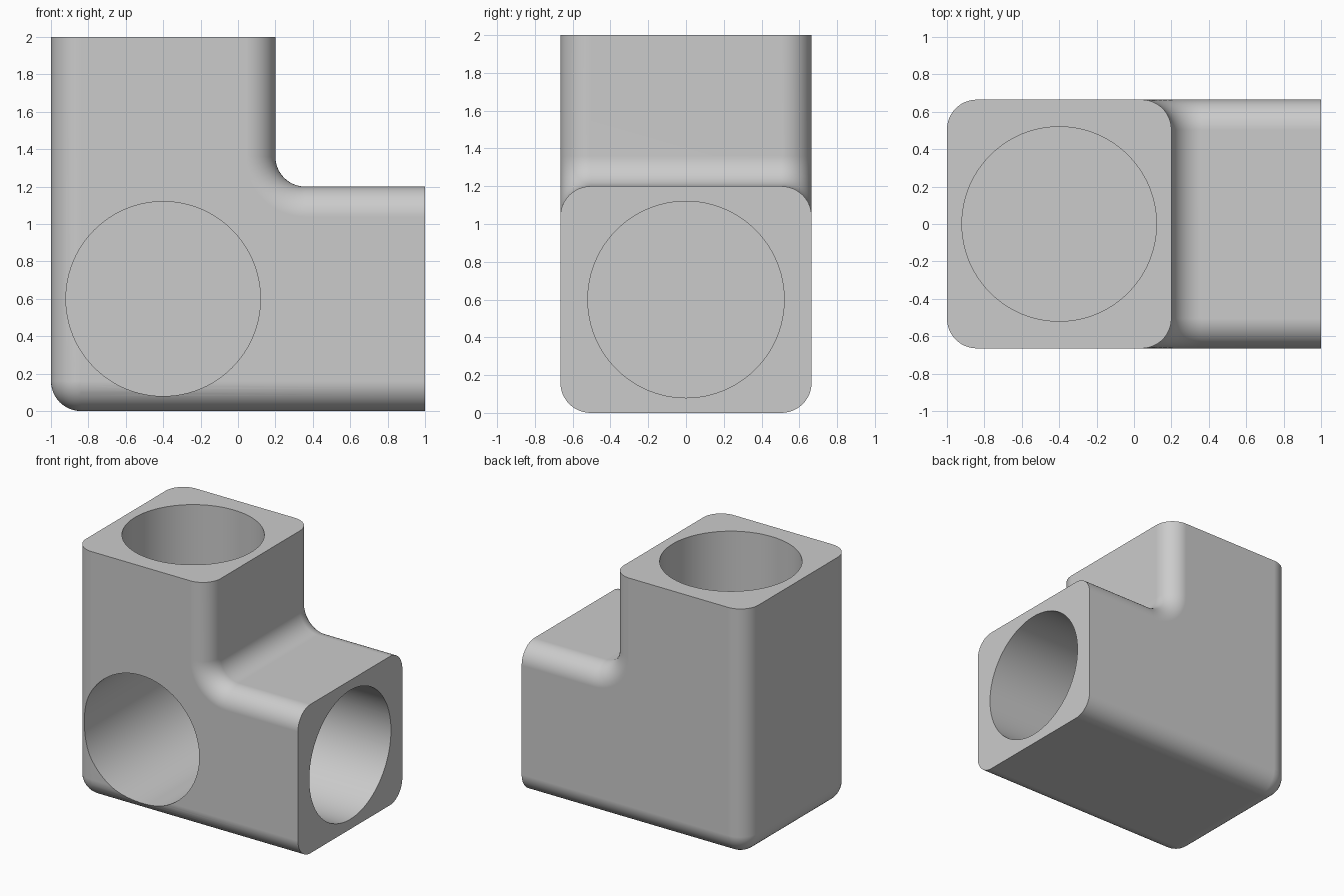
import bpy, bmesh
from math import sin, cos, pi
from mathutils import Vector

cube = bpy.data.objects.get("Cube")
if cube:
    bpy.data.objects.remove(cube, do_unlink=True)

HALF = 0.665    # half depth of the block
R = 0.16        # rounding radius
HOLE = 0.52     # socket radius
STEPS = 12

grey = bpy.data.materials.new("light_grey")
grey.use_nodes = True
colour = (0.6, 0.6, 0.6, 1)
grey.diffuse_color = colour
grey.node_tree.nodes["Principled BSDF"].inputs["Base Color"].default_value = colour


def arc(cx, cz, radius, start, end):
    angles = [start + (end - start) * i / STEPS for i in range(STEPS + 1)]
    return [(cx + radius * cos(a), cz + radius * sin(a)) for a in angles]


def elbow_outline(inset):
    """L-shaped outline pulled inward by inset, open ends kept in place."""
    heel = arc(R - 1, R, R - inset, 1.5 * pi, pi)
    crook = arc(0.2 + R, 1.2 + R, R + inset, pi, 1.5 * pi)
    return ([(1, inset)] + heel + [(inset - 1, 2), (0.2 - inset, 2)]
            + crook + [(1, 1.2 - inset)])


# Elbow body: outlines stacked along y, with rounded front and back edges
half_turn = [0.5 * pi * i / STEPS for i in range(STEPS + 1)]
layers = [(R * (1 - sin(a)), HALF - R + R * cos(a)) for a in half_turn]
stack = [(i, -y) for i, y in layers] + [(i, y) for i, y in reversed(layers)]

bm = bmesh.new()
rings = [[bm.verts.new((x, y, z)) for x, z in elbow_outline(i)] for i, y in stack]
count = len(rings[0])
for a, b in zip(rings, rings[1:]):
    for k in range(count):
        n = (k + 1) % count
        bm.faces.new((a[k], a[n], b[n], b[k]))
bm.faces.new(rings[0])
bm.faces.new(rings[-1])
bmesh.ops.remove_doubles(bm, verts=bm.verts, dist=0.0001)
bmesh.ops.recalc_face_normals(bm, faces=bm.faces)
mesh = bpy.data.meshes.new("corner_connector")
bm.to_mesh(mesh)
bm.free()
mesh.materials.append(grey)
body = bpy.data.objects.new("corner_connector", mesh)
bpy.context.collection.objects.link(body)


# Blind round sockets in the front, the side arm and the top
def cut_socket(name, mouth, direction, depth):
    direction = Vector(direction)
    over = 0.1
    bpy.ops.mesh.primitive_cylinder_add(
        vertices=96, radius=HOLE, depth=depth + over,
        location=Vector(mouth) + direction * (depth - over) / 2,
        rotation=direction.to_track_quat('Z', 'Y').to_euler())
    cutter = bpy.context.object
    cutter.name = name
    cutter.hide_render = True
    cutter.data.materials.append(grey)
    bpy.context.view_layer.objects.active = body
    mod = body.modifiers.new(name, 'BOOLEAN')
    mod.operation = 'DIFFERENCE'
    mod.solver = 'EXACT'
    mod.object = cutter
    bpy.ops.object.modifier_apply(modifier=name)
    bpy.data.objects.remove(cutter, do_unlink=True)


cut_socket("front_socket", (-0.4, -HALF, 0.6), (0, 1, 0), 1.19)
cut_socket("side_socket", (1, 0, 0.6), (-1, 0, 0), 0.7)
cut_socket("top_socket", (-0.4, 0, 2), (0, 0, -1), 0.7)

# Smooth rounding with crisp rims
bpy.ops.object.select_all(action='DESELECT')
body.select_set(True)
bpy.context.view_layer.objects.active = body
bpy.ops.object.shade_smooth_by_angle(angle=0.6)
weighted = body.modifiers.new("flat_sides", 'WEIGHTED_NORMAL')
weighted.keep_sharp = True
